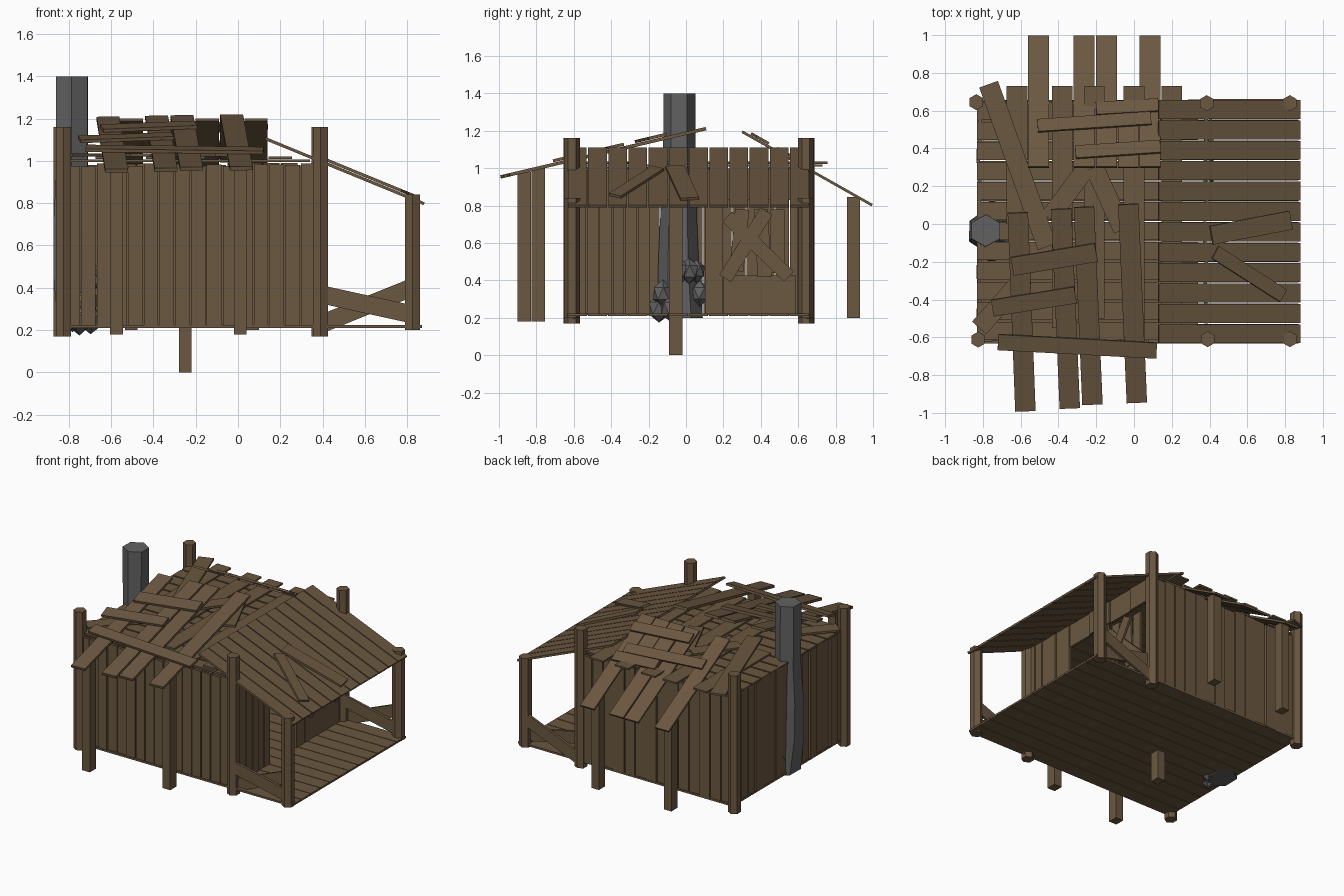
import bpy, bmesh, math, random
from mathutils import Vector, Matrix

if "Cube" in bpy.data.objects:
    bpy.data.objects.remove(bpy.data.objects["Cube"])
random.seed(4)

def material(name, rgb):
    m = bpy.data.materials.new(name)
    m.diffuse_color = (*rgb, 1)
    m.use_nodes = True
    m.node_tree.nodes["Principled BSDF"].inputs["Base Color"].default_value = m.diffuse_color
    return m

wood = material("weathered wood", (0.147, 0.096, 0.052))
stone = material("grey stone", (0.12, 0.12, 0.123))

def finish(name, bm, mat):
    bmesh.ops.recalc_face_normals(bm, faces=bm.faces)
    me = bpy.data.meshes.new(name)
    bm.to_mesh(me)
    bm.free()
    me.materials.append(mat)
    ob = bpy.data.objects.new(name, me)
    bpy.context.collection.objects.link(ob)
    return ob

def board(bm, a, b, w, t, n=(0, 0, 1)):
    """Box from a to b, width w, thickness t measured along n."""
    a, b = Vector(a), Vector(b)
    d = (b - a).normalized()
    s = Vector(n).cross(d).normalized()
    u = d.cross(s)
    m = Matrix((d * (b - a).length, s * w, u * t)).transposed().to_4x4()
    m.translation = (a + b) / 2
    bmesh.ops.create_cube(bm, size=1, matrix=m)

def post(bm, x, y, z0, z1, r=0.042, sides=6):
    bmesh.ops.create_cone(bm, cap_ends=True, segments=sides, radius1=r, radius2=r, depth=z1 - z0,
                          matrix=Matrix.Translation((x, y, (z0 + z1) / 2)))

def wall(bm, a, b, z0, z1, count, normal, jitter=0.006):
    """Row of upright planks from a to b."""
    a, b = Vector(a), Vector(b)
    for i in range(count):
        p = a.lerp(b, (i + 0.5) / count) + Vector(normal) * random.uniform(-jitter, jitter)
        top = z1 + random.uniform(-0.012, 0.006)
        board(bm, (p.x, p.y, z0), (p.x, p.y, top),
              (b - a).length / count - random.uniform(0.003, 0.009), 0.018, normal)

# floor planks
bm = bmesh.new()
for i in range(12):
    y = -0.635 + 1.295 * (i + 0.5) / 12
    board(bm, (-0.83, y, 0.216), (0.87, y, 0.216), 0.103, 0.014)
finish("floor", bm, wood)

# corner posts, porch posts, roof props and centre stilt
bm = bmesh.new()
for x, y in ((-0.835, 0.645), (-0.825, -0.612), (0.385, 0.64), (0.39, -0.61)):
    post(bm, x, y, 0.17, 1.16)
finish("corner_posts", bm, wood)
bm = bmesh.new()
for y in (0.64, -0.61):
    post(bm, 0.825, y, 0.2, 0.84)
finish("porch_posts", bm, wood)
bm = bmesh.new()
for x, y, z0, z1 in ((-0.575, -0.865, 0.18, 0.98), (0.01, -0.79, 0.18, 1.0),
                     (-0.505, 0.895, 0.2, 0.845), (0.07, 0.895, 0.2, 0.845),
                     (-0.25, -0.055, 0.0, 1.01)):
    board(bm, (x, y, z0), (x, y, z1), 0.07, 0.06, (1, 0, 0))
finish("props_and_stilt", bm, wood)

# outer walls
bm = bmesh.new()
wall(bm, (-0.82, -0.615, 0), (0.37, -0.615, 0), 0.215, 0.985, 16, (0, -1, 0))
finish("front_wall", bm, wood)
bm = bmesh.new()
wall(bm, (-0.82, 0.645, 0), (0.37, 0.645, 0), 0.215, 0.985, 14, (0, 1, 0))
finish("back_wall", bm, wood)
bm = bmesh.new()
wall(bm, (-0.82, -0.6, 0), (-0.82, 0.63, 0), 0.215, 1.0, 16, (-1, 0, 0))
finish("left_wall", bm, wood)

# porch wall with doorway and boarded window
bm = bmesh.new()
N = (1, 0, 0)
wall(bm, (0.38, -0.6, 0), (0.38, -0.19, 0), 0.215, 1.0, 6, N)
wall(bm, (0.38, 0.1, 0), (0.38, 0.2, 0), 0.215, 1.0, 1, N)
wall(bm, (0.38, 0.2, 0), (0.38, 0.59, 0), 0.215, 0.42, 1, N, 0)
wall(bm, (0.38, 0.59, 0), (0.38, 0.63, 0), 0.215, 1.0, 1, N, 0)
wall(bm, (0.38, -0.19, 0), (0.38, 0.63, 0), 0.83, 1.0, 4, N)
finish("porch_wall", bm, wood)
bm = bmesh.new()
for k, (y0, z0, y1, z1) in enumerate(((0.21, 0.41, 0.43, 0.77), (0.22, 0.74, 0.55, 0.42),
                                      (0.27, 0.45, 0.30, 0.78), (0.42, 0.42, 0.40, 0.78),
                                      (0.49, 0.44, 0.49, 0.78))):
    x = 0.415 - 0.008 * k
    board(bm, (x, y0, z0), (x, y1, z1), 0.075, 0.014, N)
finish("window_boards", bm, wood)

# crossed porch rails on both sides
bm = bmesh.new()
for y in (-0.61, 0.64):
    board(bm, (0.41, y - 0.012, 0.365), (0.82, y - 0.012, 0.275), 0.085, 0.018, (0, 1, 0))
    board(bm, (0.41, y + 0.012, 0.235), (0.82, y + 0.012, 0.40), 0.085, 0.018, (0, 1, 0))
finish("porch_rails", bm, wood)

# sloping porch roof with two loose boards
def porch(x, y, lift=0.0):
    return (x, y, 1.105 - 0.41 * (x - 0.13) + lift)
PN = (0.41, 0, 1)
bm = bmesh.new()
for i in range(12):
    y = -0.635 + 1.295 * (i + 0.5) / 12
    board(bm, porch(0.13, y), porch(0.88, y), 0.1, 0.014, PN)
board(bm, porch(0.41, -0.06, 0.018), porch(0.83, 0.02, 0.018), 0.1, 0.014, PN)
board(bm, porch(0.43, -0.15, 0.018), porch(0.79, -0.38, 0.018), 0.075, 0.014, PN)
finish("porch_roof", bm, wood)

# flat ceiling and loose boards on it
bm = bmesh.new()
for i in range(12):
    y = -0.62 + 1.27 * (i + 0.5) / 12
    board(bm, (-0.83, y, 1.0), (0.34, y, 1.0), 0.095, 0.012)
for x, y0 in ((-0.62, 0.0), (-0.38, -0.55), (-0.21, -0.5), (0.0, -0.6), (0.2, -0.6)):
    board(bm, (x, y0, 1.014), (x, 0.73, 1.014), 0.11, 0.012)
for x0, y0, x1, y1, w in ((-0.77, 0.74, -0.46, -0.12, 0.105), (-0.82, -0.55, -0.58, -0.28, 0.1),
                          (-0.45, 0.03, -0.25, 0.3, 0.1), (-0.21, 0.3, -0.06, -0.03, 0.1)):
    board(bm, (x0, y0, 1.028), (x1, y1, 1.028), w, 0.014)
finish("ceiling", bm, wood)

# front roof slope: long boards with cross boards
def front(x, y, lift=0.0):
    return (x, y, 1.205 + 0.235 * (y - 0.08) + lift)
FN = (0, -0.235, 1)
bm = bmesh.new()
for x0, y0, x1, y1 in ((-0.615, 0.06, -0.575, -0.99), (-0.385, 0.08, -0.34, -0.975),
                       (-0.265, 0.09, -0.22, -0.955), (-0.03, 0.105, 0.015, -0.945)):
    board(bm, front(x0, y0), front(x1, y1), 0.108, 0.018, FN)
for x0, y0, x1, y1, w in ((-0.645, -0.225, -0.2, -0.15, 0.1), (-0.75, -0.445, -0.31, -0.375, 0.09),
                          (-0.72, -0.625, 0.12, -0.67, 0.085)):
    board(bm, front(x0, y0, 0.02), front(x1, y1, 0.02), w, 0.016, FN)
finish("front_roof", bm, wood)

# back roof slope
def back(x, y, lift=0.0):
    return (x, y, 1.195 - 0.565 * (y - 0.3) + lift)
BN = (0, 0.565, 1)
bm = bmesh.new()
for x in (-0.505, -0.265, -0.145, 0.085):
    board(bm, back(x, 0.3), back(x, 0.995), 0.11, 0.014, BN)
board(bm, back(-0.03, 0.3), back(-0.03, 0.65), 0.11, 0.012, BN)
for x0, y0, x1, y1 in ((-0.51, 0.52, 0.09, 0.56), (-0.31, 0.38, 0.14, 0.41), (-0.2, 0.61, 0.13, 0.63)):
    board(bm, back(x0, y0, 0.018), back(x1, y1, 0.018), 0.075, 0.014, BN)
finish("back_roof", bm, wood)

# stone chimney: stacked rough rings
bm = bmesh.new()
rings = []
for z, cx, cy, rx, ry in ((0.2, -0.77, -0.03, 0.09, 0.12), (0.45, -0.785, -0.04, 0.1, 0.11),
                          (0.7, -0.79, -0.04, 0.095, 0.1), (0.95, -0.785, -0.035, 0.085, 0.088),
                          (1.4, -0.785, -0.035, 0.087, 0.085)):
    rings.append([bm.verts.new((cx + rx * math.cos(k * math.tau / 6 + 0.5),
                                cy + ry * math.sin(k * math.tau / 6 + 0.5), z)) for k in range(6)])
for lo, hi in zip(rings, rings[1:]):
    for k in range(6):
        bm.faces.new((lo[k], lo[(k + 1) % 6], hi[(k + 1) % 6], hi[k]))
bm.faces.new(rings[0])
bm.faces.new(rings[-1])
finish("chimney", bm, stone)

# rubble around the hearth
bm = bmesh.new()
for k in range(9):
    ang = -1.9 + 3.8 * k / 8
    s = random.uniform(0.05, 0.065)
    z = random.choice((0.25, 0.33, 0.45))
    m = (Matrix.Translation((-0.76 + 0.07 * math.cos(ang), -0.035 + 0.11 * math.sin(ang), z))
         @ Matrix.Rotation(random.uniform(0, 3), 4, 'Z') @ Matrix.Diagonal((1, 0.9, 1.2, 1)))
    bmesh.ops.create_icosphere(bm, subdivisions=1, radius=s, matrix=m)
finish("hearth_stones", bm, stone)
